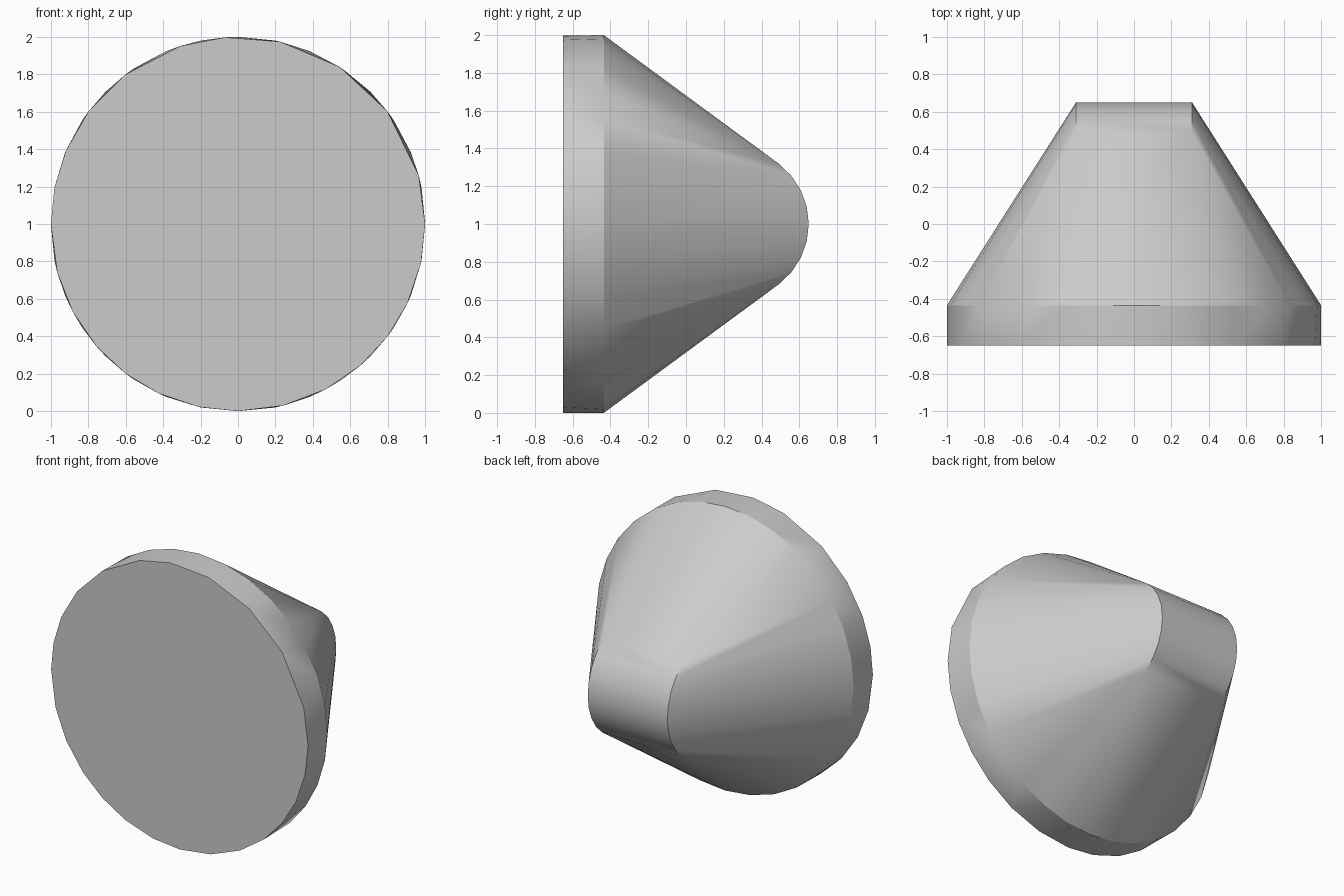
import bpy, bmesh
from math import sin, cos, radians

cube = bpy.data.objects.get("Cube")
if cube:
    bpy.data.objects.remove(cube, do_unlink=True)

# Plain grey finish
grey = bpy.data.materials.new("light_grey")
grey.use_nodes = True
colour = (0.6, 0.6, 0.6, 1)
grey.diffuse_color = colour
grey.node_tree.nodes["Principled BSDF"].inputs["Base Color"].default_value = colour

FRONT, RIM, BACK = -0.65, -0.435, 0.65
TIP_RADIUS, TIP_HALF_WIDTH = 0.40, 0.31


def ring(bm, y, angles):
    """Unit circle facing the front; angles run clockwise from the top."""
    for a in angles:
        bm.verts.new((sin(radians(a)), y, 1 + cos(radians(a))))


bm = bmesh.new()

# Front disc edge, coarser along the top
ring(bm, FRONT, [-4, 13, 33, 53, 75, 90, 102, 115, 127, 139, 152, 166, 180,
                 192, 205, 217, 229, 242, 255, 270, 281, 293, 307, 323, 342])

# Rear edge of the rim
ring(bm, RIM, [i * 360 / 32 for i in range(32)])

# Rounded bar across the back
for x in (-TIP_HALF_WIDTH, TIP_HALF_WIDTH):
    for i in range(-4, 5):
        a = radians(i * 13.25)
        bm.verts.new((x, BACK - TIP_RADIUS + TIP_RADIUS * cos(a),
                      1 + TIP_RADIUS * sin(a)))

# Skin the disc, rim and bar into one tapered body
bmesh.ops.convex_hull(bm, input=bm.verts[:])
bmesh.ops.dissolve_limit(bm, angle_limit=radians(0.5),
                         verts=bm.verts[:], edges=bm.edges[:])
bmesh.ops.recalc_face_normals(bm, faces=bm.faces[:])

mesh = bpy.data.meshes.new("tapered_knob")
bm.to_mesh(mesh)
bm.free()
mesh.materials.append(grey)
knob = bpy.data.objects.new("tapered_knob", mesh)
bpy.context.collection.objects.link(knob)

bpy.ops.object.select_all(action='DESELECT')
knob.select_set(True)
bpy.context.view_layer.objects.active = knob
bpy.ops.object.shade_smooth_by_angle(angle=radians(30))
